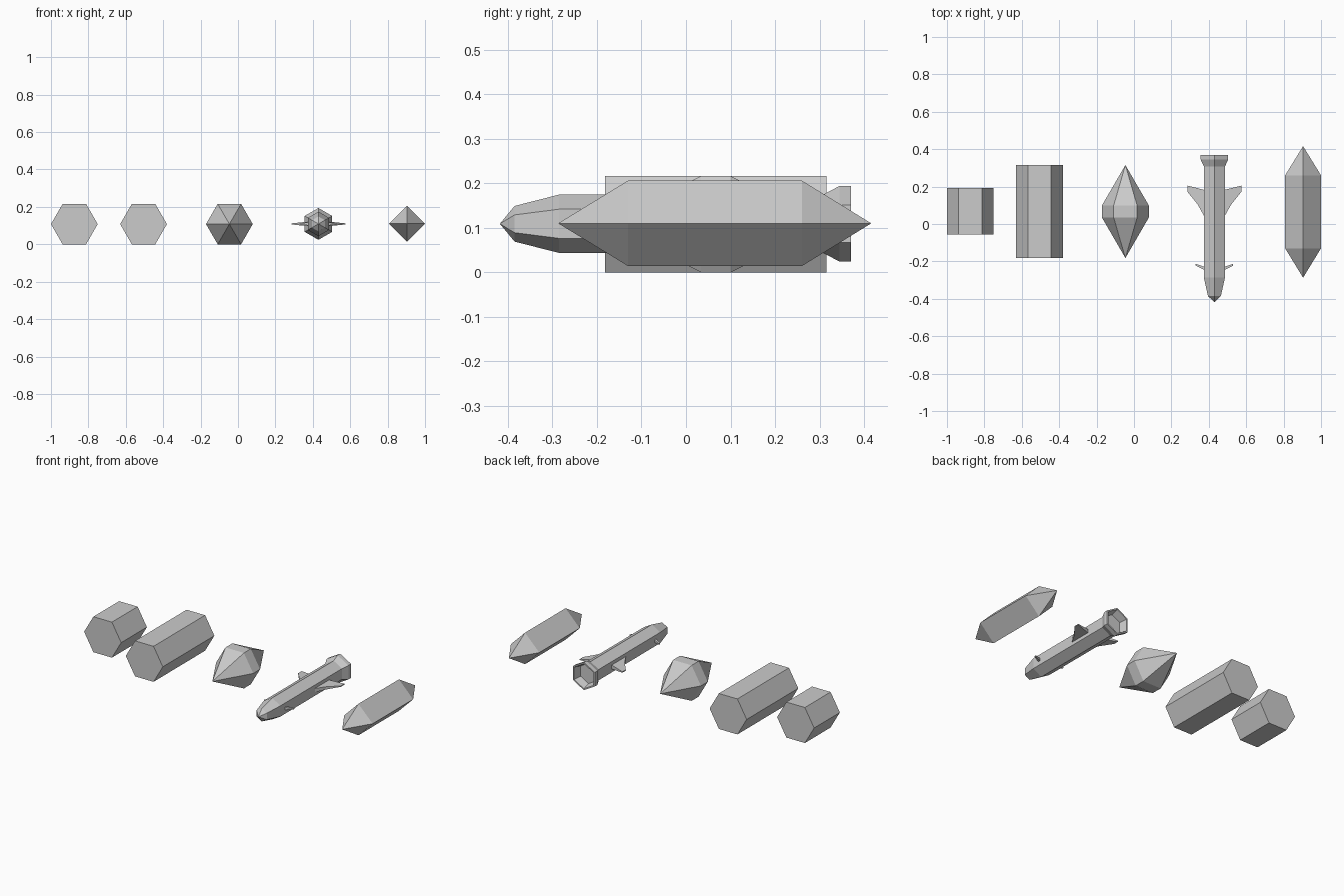
import bpy, bmesh
from math import sin, cos, pi

if "Cube" in bpy.data.objects:
    bpy.data.objects.remove(bpy.data.objects["Cube"])


def make_object(name, bm, location):
    bmesh.ops.recalc_face_normals(bm, faces=bm.faces[:])
    mesh = bpy.data.meshes.new(name)
    bm.to_mesh(mesh)
    bm.free()
    obj = bpy.data.objects.new(name, mesh)
    obj.location = location
    bpy.context.collection.objects.link(obj)
    return obj


def lathe(name, x, z, sides, phase, profile):
    """Low-poly solid along y; profile holds (y, radius), radius 0 is a point."""
    bm = bmesh.new()
    rings = []
    for y, r in profile:
        count = sides if r else 1
        rings.append([bm.verts.new((r * cos(phase + 2 * pi * i / sides), y,
                                    r * sin(phase + 2 * pi * i / sides)))
                      for i in range(count)])
    for a, b in zip(rings, rings[1:]):
        for i in range(sides):
            j = (i + 1) % sides
            if len(a) == 1:
                bm.faces.new((a[0], b[i], b[j]))
            elif len(b) == 1:
                bm.faces.new((a[i], a[j], b[0]))
            else:
                bm.faces.new((a[i], a[j], b[j], b[i]))
    for ring in (rings[0], rings[-1]):
        if len(ring) > 1:
            bm.faces.new(ring)
    return make_object(name, bm, (x, 0, z))


def fin(name, x, z, side, outline, root_x, tip_x, root_t, tip_t):
    """Flat fin whose half thickness tapers from root to tip."""
    bm = bmesh.new()
    layers = []
    for s in (-1, 1):
        layer = []
        for px, py in outline:
            f = (px - root_x) / (tip_x - root_x)
            layer.append(bm.verts.new((side * px, py, s * (root_t + (tip_t - root_t) * f))))
        layers.append(layer)
        bm.faces.new(layer)
    n = len(outline)
    for i in range(n):
        j = (i + 1) % n
        bm.faces.new((layers[0][i], layers[0][j], layers[1][j], layers[1][i]))
    return make_object(name, bm, (x, 0, z))


# Hexagonal prisms, short and long
lathe("short_hex_shell", -0.875, 0.108, 6, 0, [(-0.055, 0.125), (0.193, 0.125)])
lathe("long_hex_shell", -0.505, 0.108, 6, 0, [(-0.182, 0.125), (0.315, 0.125)])

# Double-pointed hexagonal crystal
lathe("hex_crystal", -0.046, 0.108, 6, 0,
      [(-0.182, 0), (0.034, 0.125), (0.1, 0.125), (0.315, 0)])

# Square bolt pointed at both ends
lathe("square_bolt", 0.904, 0.11, 4, 0,
      [(-0.287, 0), (-0.13, 0.096), (0.26, 0.096), (0.416, 0)])

# Missile body with nose and hollow flared nozzle
MX, MZ = 0.43, 0.109
lathe("missile_body", MX, MZ, 6, pi / 2,
      [(-0.418, 0), (-0.385, 0.04), (-0.285, 0.0655), (0.308, 0.0655),
       (0.345, 0.085), (0.37, 0.085), (0.37, 0.076), (0.325, 0.062)])

# Tail fins and small front fins, mirrored left and right
tail = [(0.045, 0.025), (0.09, 0.105), (0.144, 0.172), (0.144, 0.205), (0.045, 0.18)]
canard = [(0.045, -0.25), (0.1, -0.223), (0.1, -0.213), (0.045, -0.232)]
for side, label in ((-1, "left"), (1, "right")):
    fin(label + "_tail_fin", MX, MZ, side, tail, 0.045, 0.144, 0.013, 0.003)
    fin(label + "_front_fin", MX, MZ, side, canard, 0.045, 0.1, 0.009, 0.003)
